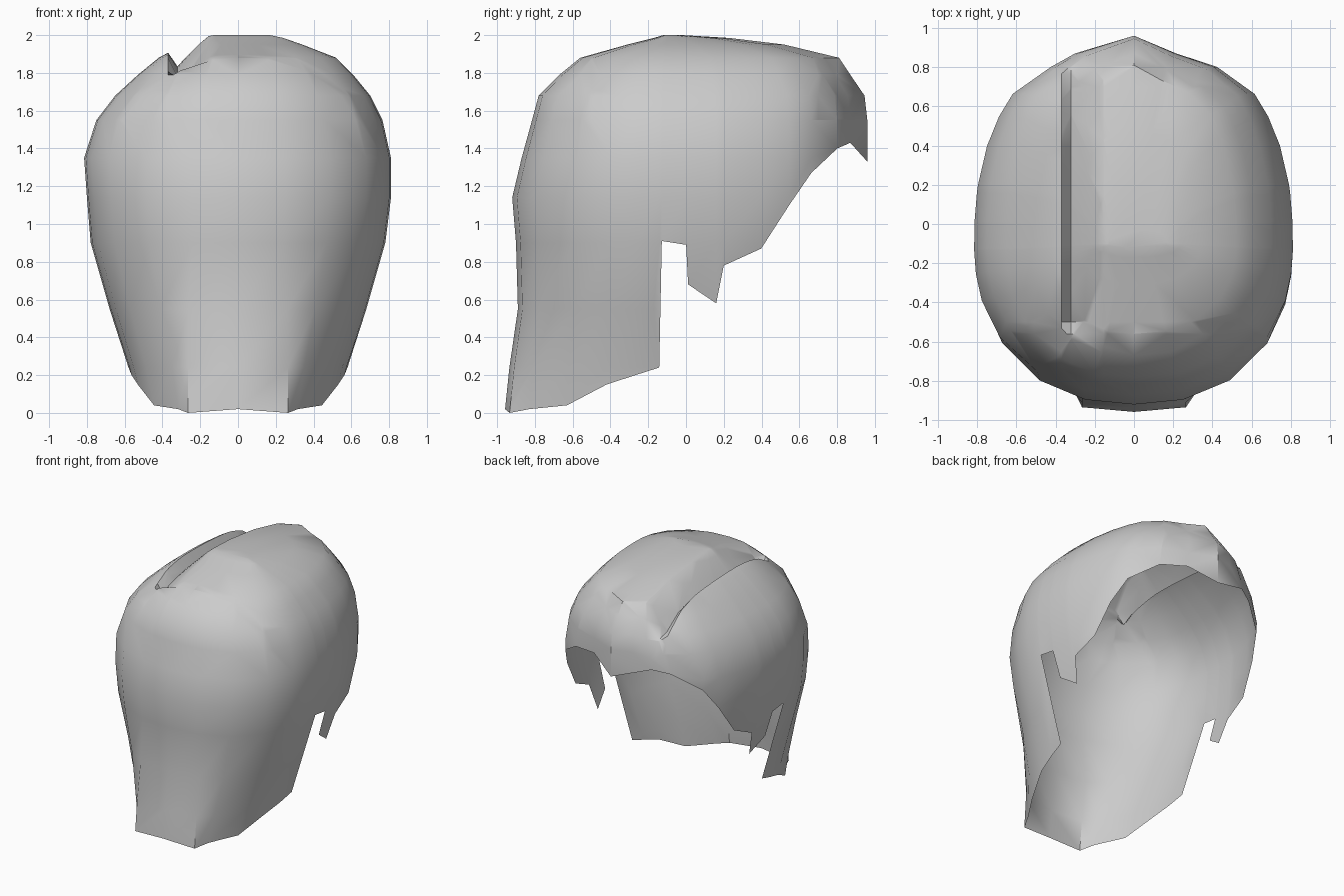
import bpy, bmesh

if "Cube" in bpy.data.objects:
    bpy.data.objects.remove(bpy.data.objects["Cube"])

N, YC = 2.3, -0.1          # superellipse power and centre of the cross-sections
# height, half width right, half width left, depth to -y, depth to +y
PROFILE = [(0.0, .52, .52, .86, 1.06), (.24, .58, .58, .835, 1.06), (.55, .68, .68, .79, 1.06),
           (.9, .78, .78, .80, 1.06), (1.14, .81, .80, .82, 1.06), (1.35, .81, .815, .77, 1.06),
           (1.55, .765, .75, .715, 1.06), (1.68, .70, .65, .68, 1.045), (1.79, .61, .53, .57, .97),
           (1.88, .52, .42, .46, .91), (1.95, .34, .29, .21, .62), (1.985, .24, .20, .07, .33),
           (2.0, .17, .13, .02, .08)]
# lower hairline: (depth fraction from -1 at the nape side to 1 at the fringe, height)
HAIRLINE = [(-1, .02), (-.97, .0), (-.85, .02), (-.62, .04), (-.38, .15), (-.2, .2), (-.05, .24),
            (-.035, .91), (.095, .89), (.105, .68), (.245, .58), (.283, .78), (.47, .87),
            (.61, 1.1), (.72, 1.27), (.85, 1.4), (.915, 1.43), (1, 1.33)]


def profile_at(z):
    for p, q in zip(PROFILE, PROFILE[1:]):
        if z <= q[0]:
            t = (z - p[0]) / (q[0] - p[0])
            return [a + (b - a) * t for a, b in zip(p[1:], q[1:])]
    return PROFILE[-1][1:]


def point(s, z, side):
    right, left, back, front = profile_at(z)
    w = (1 - abs(s) ** N) ** (1 / N)
    if s == .85:                       # flatter, pointed fringe
        w = .53
    elif s == .915:
        w = .27 if side > 0 else .38
    elif s == -.97:                    # broad flat nape
        w += .2 * max(0, 1 - z / .9)
    elif s == -.05 and .3 < z < .85:   # edge behind the ear
        s = -.09
    return (w * (right if side > 0 else -left), YC + s * (front if s > 0 else back), z)


# Hair shell: columns round the head, rows clamped to the hairline
bm = bmesh.new()
columns = [(s, e, 1) for s, e in HAIRLINE] + [(s, e, -1) for s, e in HAIRLINE[-2:0:-1]]
rows = [p[0] for p in PROFILE]
grid = [[bm.verts.new(point(s, max(e, z), side)) for z in rows] for s, e, side in columns]
for i, col in enumerate(grid):
    nxt = grid[(i + 1) % len(grid)]
    for j in range(len(rows) - 1):
        bm.faces.new((col[j], nxt[j], nxt[j + 1], col[j + 1]))
bm.faces.new([c[-1] for c in grid])
bmesh.ops.remove_doubles(bm, verts=bm.verts, dist=0.0005)
bmesh.ops.dissolve_degenerate(bm, edges=bm.edges, dist=0.0005)


# Parting: cut lines along the top, then sink a sloping strip between them
def cut(co, no):
    top = [f for f in bm.faces if f.calc_center_median().z > 1.5]
    geom = set(top) | {e for f in top for e in f.edges} | {v for f in top for v in f.verts}
    bmesh.ops.bisect_plane(bm, geom=list(geom), plane_co=co, plane_no=no)


for x in (-.155, -.32, -.37):
    cut((x, 0, 0), (1, 0, 0))
for y in (-.56, -.5, .7, .8):
    cut((0, y, 0), (0, 1, 0))
for v in bm.verts:
    x, y, z = v.co
    if z > 1.52 and -.37 < x < -.155 and -.56 < y:
        across = (-.155 - x) / .165 if x > -.32 else (x + .37) / .05
        fade = min(1, (y + .56) / .06, max(.4, (.85 - y) / .15))
        v.co.z -= .1 * across * fade
bmesh.ops.recalc_face_normals(bm, faces=bm.faces)

mesh = bpy.data.meshes.new("hair_shell")
bm.to_mesh(mesh)
bm.free()
hair = bpy.data.objects.new("hair_shell", mesh)
bpy.context.collection.objects.link(hair)
grey = bpy.data.materials.new("light grey")
grey.diffuse_color = (.6, .6, .6, 1)
grey.use_nodes = True
grey.node_tree.nodes["Principled BSDF"].inputs["Base Color"].default_value = grey.diffuse_color
mesh.materials.append(grey)

bpy.context.view_layer.objects.active = hair
hair.select_set(True)
bpy.ops.object.shade_smooth_by_angle(angle=0.7)
